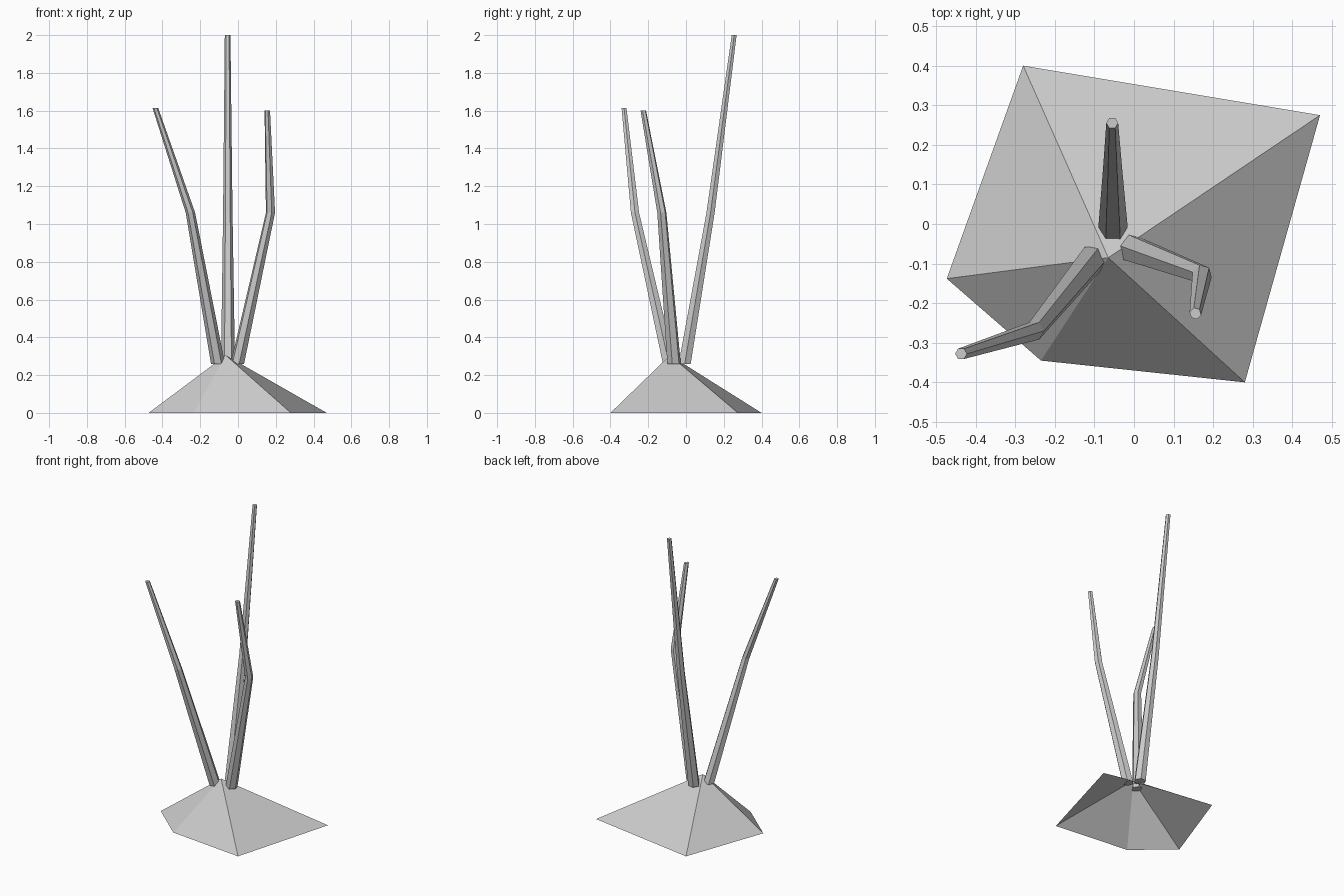
import bpy
from math import cos, sin, pi

if "Cube" in bpy.data.objects:
    bpy.data.objects.remove(bpy.data.objects["Cube"])


def mesh_object(name, verts, faces):
    mesh = bpy.data.meshes.new(name)
    mesh.from_pydata(verts, [], faces)
    mesh.update()
    obj = bpy.data.objects.new(name, mesh)
    bpy.context.collection.objects.link(obj)
    return obj


def stem(name, path, radii, turn=0.0, sides=6):
    """Tapered, bent six-sided stem with closed ends."""
    verts = [(x + r * cos(turn + 2 * pi * i / sides),
              y + r * sin(turn + 2 * pi * i / sides), z)
             for (x, y, z), r in zip(path, radii) for i in range(sides)]
    faces = [(k * sides + i, k * sides + (i + 1) % sides,
              (k + 1) * sides + (i + 1) % sides, (k + 1) * sides + i)
             for k in range(len(path) - 1) for i in range(sides)]
    last = (len(path) - 1) * sides
    faces.append(tuple(reversed(range(sides))))
    faces.append(tuple(range(last, last + sides)))
    return mesh_object(name, verts, faces)


# Irregular five-sided mound, open underneath
rim = [(0.47, 0.275), (-0.28, 0.40), (-0.473, -0.138), (-0.235, -0.345), (0.28, -0.40)]
mesh_object("mound", [(x, y, 0) for x, y in rim] + [(-0.065, -0.085, 0.305)],
            [(i, (i + 1) % 5, 5) for i in range(5)])

# Three stems fanning out from the top of the mound
radii = (0.037, 0.025, 0.015)
stem("tall_stem", [(-0.053, -0.007, 0.26), (-0.054, 0.13, 1.06), (-0.055, 0.255, 2.0)], radii)
stem("right_stem", [(-0.004, -0.063, 0.258), (0.172, -0.128, 1.06), (0.155, -0.226, 1.6)],
     radii, pi / 4)
stem("left_stem", [(-0.106, -0.09, 0.26), (-0.252, -0.27, 1.06), (-0.437, -0.328, 1.613)],
     radii)
